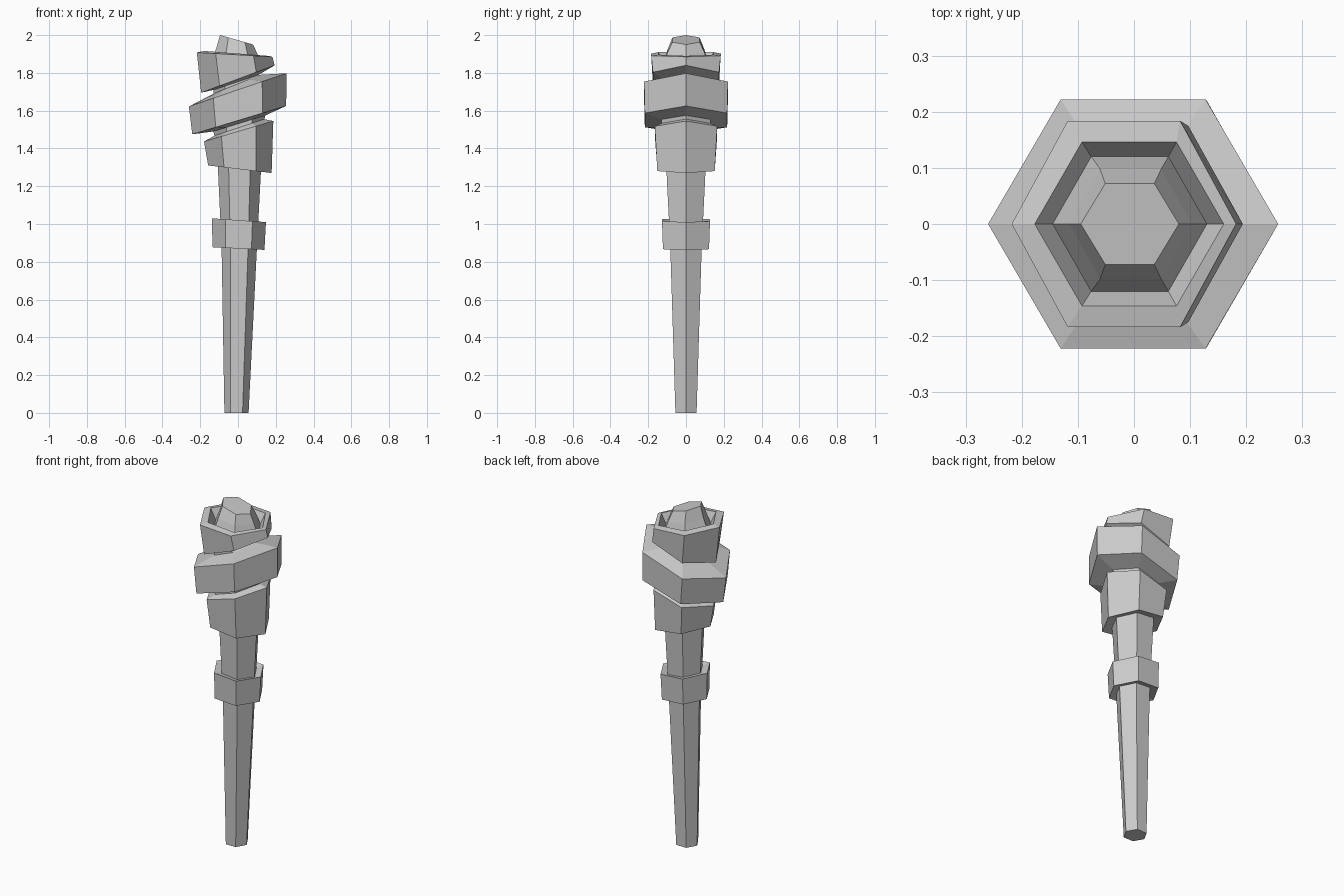
import bpy
import bmesh


def hex_loft(name, rings, cap_bottom=True, cap_top=True):
    """Loft tilted hexagons. Ring: left x, right x, half depth y, left z, right z."""
    bm = bmesh.new()
    loops = []
    for xl, xr, y, zl, zr in rings:
        c, r = (xl + xr) / 2, (xr - xl) / 2
        pts = [(1, 0), (.5, 1), (-.5, 1), (-1, 0), (-.5, -1), (.5, -1)]
        loops.append([bm.verts.new((c + u * r, v * y, zl + (zr - zl) * (u + 1) / 2))
                      for u, v in pts])
    for a, b in zip(loops, loops[1:]):
        for i in range(6):
            j = (i + 1) % 6
            bm.faces.new((a[i], a[j], b[j], b[i]))
    if cap_bottom:
        bm.faces.new(loops[0][::-1])
    if cap_top:
        bm.faces.new(loops[-1])
    mesh = bpy.data.meshes.new(name)
    bm.to_mesh(mesh)
    bm.free()
    obj = bpy.data.objects.new(name, mesh)
    bpy.context.collection.objects.link(obj)
    return obj


# tapered handle
hex_loft("handle", [
    (-.072, .056, .056, 0, 0),
    (-.087, .100, .083, .88, .87),
    (-.107, .122, .104, 1.31, 1.29),
], cap_top=False)

# collar around the handle
hex_loft("collar", [
    (-.088, .100, .083, .885, .875),
    (-.135, .140, .122, .877, .863),
    (-.138, .148, .127, 1.03, 1.01),
    (-.095, .108, .090, 1.02, 1.00),
], False, False)

# stacked, tilted head bands running into the rim and central core
hex_loft("torch_head", [
    (-.105, .120, .104, 1.31, 1.29),
    # lower band
    (-.158, .178, .152, 1.31, 1.27),
    (-.180, .187, .165, 1.437, 1.545),
    (-.125, .140, .130, 1.467, 1.555),
    # neck and middle band
    (-.130, .145, .130, 1.49, 1.575),
    (-.242, .255, .218, 1.475, 1.625),
    (-.260, .257, .222, 1.622, 1.798),
    (-.130, .120, .125, 1.69, 1.79),
    # neck and upper band
    (-.130, .110, .125, 1.71, 1.79),
    (-.195, .194, .175, 1.695, 1.84),
    (-.218, .182, .184, 1.908, 1.885),
    (-.177, .160, .146, 1.916, 1.890),
    # recess and core
    (-.145, .130, .120, 1.855, 1.835),
    (-.115, .103, .098, 1.93, 1.90),
    (-.095, .080, .072, 2.0, 1.95),
], cap_bottom=False)
